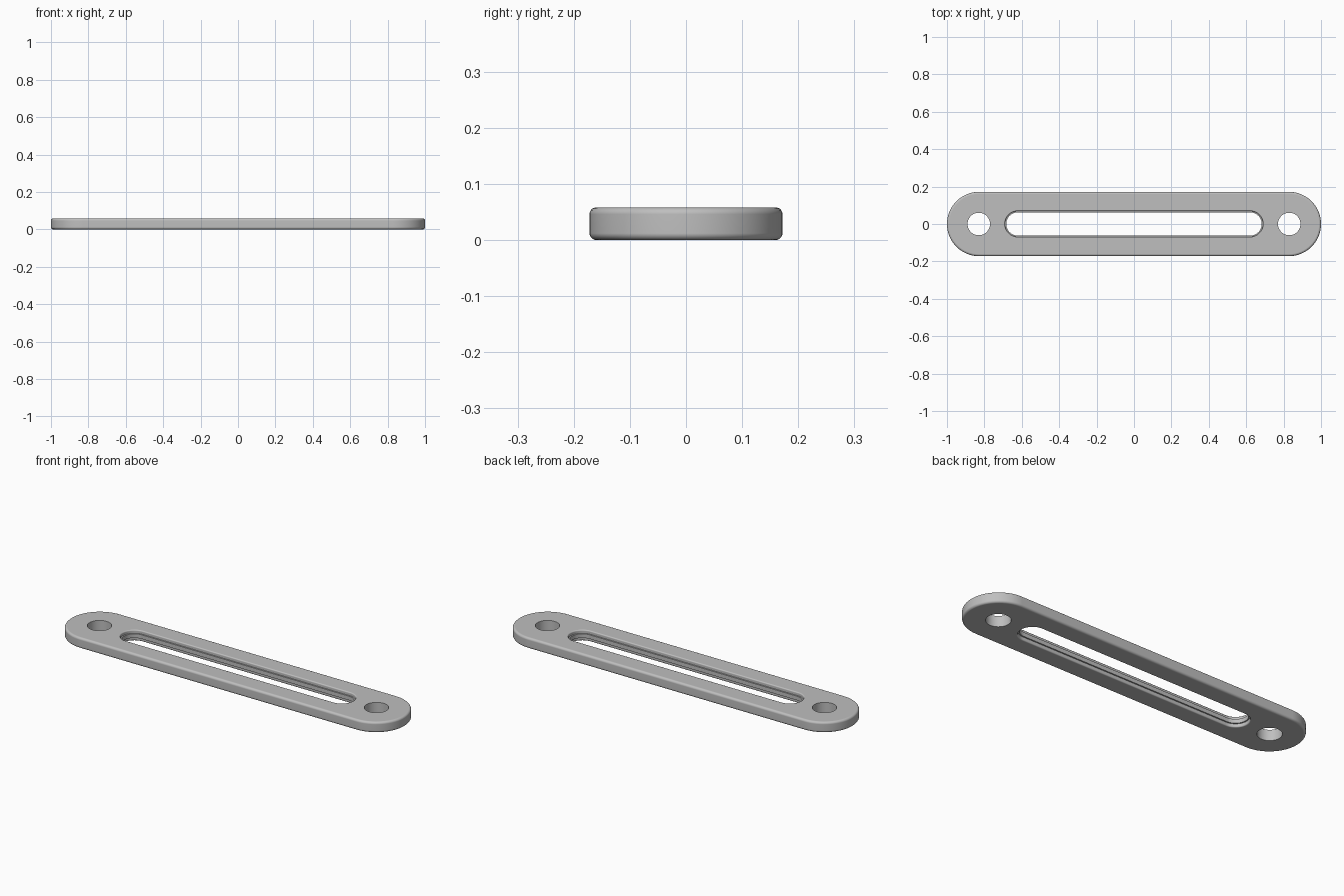
import bpy
import bmesh
import math

cube = bpy.data.objects.get("Cube")
if cube:
    bpy.data.objects.remove(cube, do_unlink=True)

HEIGHT = 0.058
FILLET = 0.012
ARC_STEPS = 32

grey = bpy.data.materials.new("light grey metal")
grey.use_nodes = True
colour = (0.52, 0.52, 0.52, 1)
grey.diffuse_color = colour
grey.node_tree.nodes["Principled BSDF"].inputs["Base Color"].default_value = colour


def stadium(centre, half_straight, radius):
    """Points round a slot shape; a zero straight gives a circle."""
    points = []
    for end in (1, -1):
        for i in range(ARC_STEPS + 1):
            if half_straight == 0 and i == ARC_STEPS:
                continue
            a = math.pi * i / ARC_STEPS - math.pi / 2
            points.append((centre + end * (half_straight + radius * math.cos(a)),
                           end * radius * math.sin(a)))
    return points


def loft(name, profile, half_straight, centre=0):
    """Stack slot-shaped rings of (radius, z) into a closed solid."""
    bm = bmesh.new()
    rings = [[bm.verts.new((x, y, z)) for x, y in stadium(centre, half_straight, r)]
             for r, z in profile]
    for low, high in zip(rings, rings[1:]):
        for i in range(len(low)):
            j = (i + 1) % len(low)
            bm.faces.new((low[i], low[j], high[j], high[i]))
    bm.faces.new(rings[0][::-1])
    bm.faces.new(rings[-1])
    bmesh.ops.recalc_face_normals(bm, faces=bm.faces)
    mesh = bpy.data.meshes.new(name)
    bm.to_mesh(mesh)
    bm.free()
    mesh.materials.append(grey)
    obj = bpy.data.objects.new(name, mesh)
    bpy.context.collection.objects.link(obj)
    return obj


def mirrored(lower):
    """Continue a lower half profile with its reflection about mid height."""
    return lower + [(r, HEIGHT - z) for r, z in reversed(lower)]


def quarter(radius, size, sign):
    """Rounded edge from the bottom face to the wall; sign +1 is an outer edge."""
    angles = [math.pi / 2 * i / 5 for i in range(6)]
    return [(radius - sign * size * (1 - math.sin(a)), size * (1 - math.cos(a)))
            for a in angles]


# Plate with rounded ends and rounded rims
plate = loft("slotted_plate", mirrored(quarter(0.172, FILLET, 1)), 0.828)

# Long slot with rounded lips and a narrow rib round its middle
lip = quarter(0.069, 0.006, -1)
slot_profile = mirrored([(lip[0][0], -0.02)] + lip + [(0.069, 0.018), (0.062, 0.018)])
cutters = [loft("slot_cutter", slot_profile, 0.621)]

# Round bolt hole at each end
for side, x in (("left", 0.83), ("right", -0.83)):
    cutters.append(loft(side + "_hole_cutter", mirrored([(0.06, -0.02)]), 0, x))

for cutter in cutters:
    cutter.hide_render = True
    cut = plate.modifiers.new(cutter.name, "BOOLEAN")
    cut.operation = "DIFFERENCE"
    cut.solver = "EXACT"
    cut.object = cutter

# Apply the cuts and remove the cutters
bpy.context.view_layer.update()
result = bpy.data.meshes.new_from_object(
    plate.evaluated_get(bpy.context.evaluated_depsgraph_get()))
plate.modifiers.clear()
plate.data = result
for cutter in cutters:
    bpy.data.objects.remove(cutter, do_unlink=True)

# Smooth curves, crisp flat faces
bpy.ops.object.select_all(action="DESELECT")
plate.select_set(True)
bpy.context.view_layer.objects.active = plate
bpy.ops.object.shade_smooth_by_angle(angle=math.radians(30))
weighted = plate.modifiers.new("weighted_normals", "WEIGHTED_NORMAL")
weighted.keep_sharp = True
